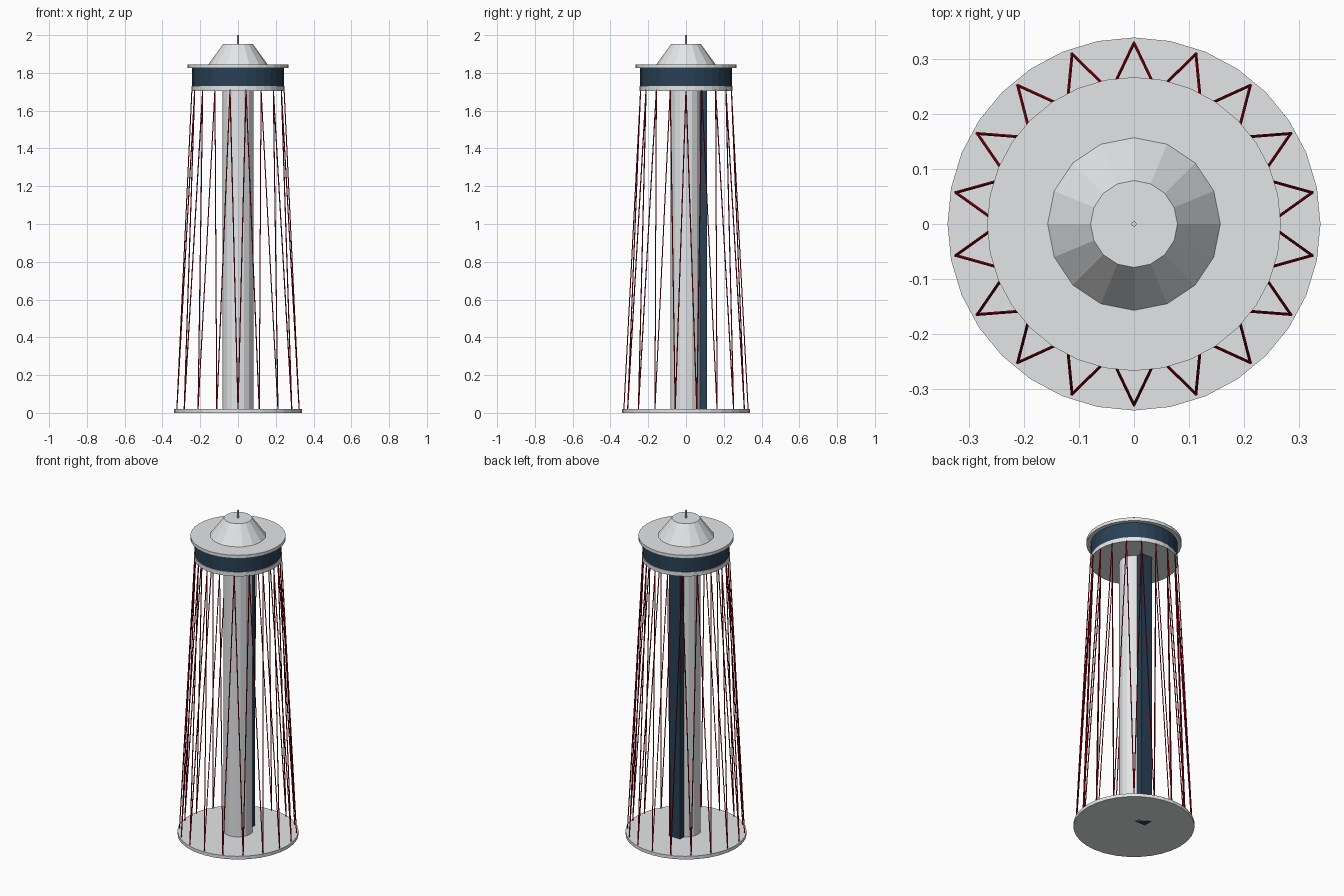
import bpy, math
from mathutils import Vector

if "Cube" in bpy.data.objects:
    bpy.data.objects.remove(bpy.data.objects["Cube"])


def material(name, rgb):
    m = bpy.data.materials.new(name)
    m.diffuse_color = (*rgb, 1)
    m.use_nodes = True
    m.node_tree.nodes["Principled BSDF"].inputs["Base Color"].default_value = m.diffuse_color
    return m


concrete = material("pale_concrete", (0.77, 0.785, 0.80))
glass = material("dark_blue_glass", (0.022, 0.052, 0.09))
red = material("dark_red_steel", (0.40, 0.003, 0.01))


def finish(name, mat):
    ob = bpy.context.object
    ob.name = name
    ob.data.materials.append(mat)
    return ob


def frustum(name, r1, r2, z1, z2, mat, sides=32):
    bpy.ops.mesh.primitive_cone_add(vertices=sides, radius1=r1, radius2=r2,
                                    depth=z2 - z1, location=(0, 0, (z1 + z2) / 2))
    return finish(name, mat)


# Base, core and observation deck
frustum("base_disc", 0.339, 0.339, 0, 0.02, concrete)
frustum("core_shaft", 0.083, 0.083, 0.02, 1.71, concrete, 16)
frustum("deck_floor", 0.247, 0.247, 1.705, 1.73, concrete)
frustum("deck_windows", 0.243, 0.243, 1.73, 1.825, glass)
frustum("deck_roof", 0.267, 0.267, 1.825, 1.845, concrete)
frustum("roof_cone", 0.157, 0.079, 1.845, 1.952, concrete, 16)
frustum("antenna", 0.005, 0.005, 1.952, 2.0, concrete, 8)

# Lift shaft on the back of the core, reaching the ground
bpy.ops.mesh.primitive_cube_add(size=1, location=(0, 0.08, 0.855))
lift = finish("lift_shaft", glass)
lift.scale = (0.075, 0.06, 1.71)

# Zigzag ring of thin struts: 18 feet, each with two struts to the deck
def ring_point(radius, degrees, z):
    a = math.radians(degrees)
    return Vector((radius * math.cos(a), radius * math.sin(a), z))


for i in range(18):
    foot = 90 + 20 * i
    for side, turn in (("left", 10), ("right", -10)):
        a = ring_point(0.329, foot, 0.015)
        b = ring_point(0.244, foot + turn, 1.712)
        bpy.ops.mesh.primitive_cylinder_add(vertices=6, radius=0.003,
                                            depth=(b - a).length, location=(a + b) / 2)
        strut = finish(f"strut_{i + 1}_{side}", red)
        strut.rotation_euler = (b - a).to_track_quat('Z', 'Y').to_euler()
